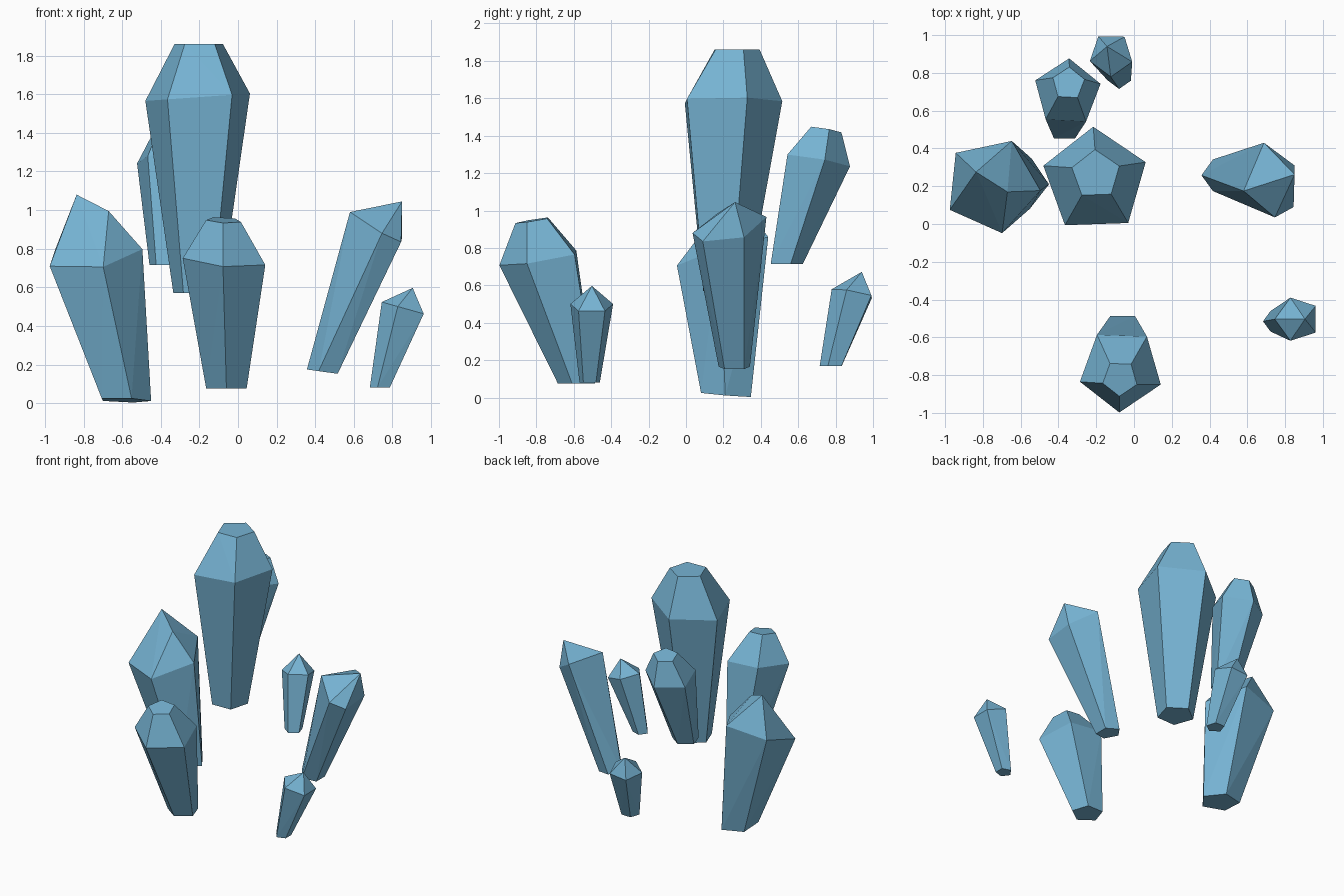
import bpy, bmesh, math

mat = bpy.data.materials.new("crystal_blue")
mat.diffuse_color = (0.18, 0.45, 0.65, 1)


def ring(x, y, z, r, phase, sx=0, sy=0):
    """Five points around a centre, on a plane with slopes sx and sy."""
    pts = []
    for i in range(5):
        a = math.radians(phase + 72 * i)
        dx, dy = r * math.cos(a), r * math.sin(a)
        pts.append((x + dx, y + dy, z + sx * dx + sy * dy))
    return pts


def crystal(name, base, shoulder, tip):
    """Faceted column: base ring, wide shoulder ring, then a tip or small cap."""
    bm = bmesh.new()
    for p in base + shoulder + tip:
        bm.verts.new(p)
    bmesh.ops.convex_hull(bm, input=bm.verts[:])
    bmesh.ops.dissolve_limit(bm, angle_limit=math.radians(2),
                             verts=bm.verts[:], edges=bm.edges[:])
    bmesh.ops.recalc_face_normals(bm, faces=bm.faces[:])
    me = bpy.data.meshes.new(name)
    bm.to_mesh(me)
    bm.free()
    me.materials.append(mat)
    bpy.context.collection.objects.link(bpy.data.objects.new(name, me))


# Blunt crystals with a flat cap
crystal("tall_centre_crystal",
        ring(-0.21, 0.20, 0.57, 0.13, 92),
        ring(-0.206, 0.23, 1.585, 0.285, 92, 0.07),
        ring(-0.202, 0.262, 1.86, 0.132, 92))
crystal("back_crystal",
        ring(-0.368, 0.53, 0.715, 0.095, 90),
        ring(-0.353, 0.695, 1.266, 0.182, 87, 0.08, -0.167),
        ring(-0.347, 0.743, 1.432, 0.088, 87, 0.08, -0.167))
crystal("front_crystal",
        ring(-0.06, -0.575, 0.075, 0.11, -90),
        ring(-0.07, -0.773, 0.745, 0.225, -92, -0.075, 0.17),
        ring(-0.074, -0.817, 0.948, 0.095, -92, -0.05, 0.16))

# Pointed crystals
crystal("small_back_crystal",
        ring(-0.078, 0.78, 0.17, 0.065, -91),
        ring(-0.121, 0.897, 0.557, 0.118, -91, 0.1, -0.19),
        [(-0.143, 0.94, 0.672)])
crystal("small_front_crystal",
        ring(0.74, -0.515, 0.08, 0.057, 180),
        ring(0.865, -0.504, 0.49, 0.12, 180, -0.28),
        [(0.905, -0.503, 0.597)])
crystal("left_crystal",
        ring(-0.59, 0.215, 0.015, 0.14, -2, -0.03, -0.08),
        ring(-0.752, 0.204, 0.775, 0.258, -78, 0.12, 0.3),
        [(-0.836, 0.275, 1.08), (-0.67, 0.17, 0.995)])
crystal("right_crystal",
        ring(0.445, 0.258, 0.162, 0.088, 180, -0.14),
        [(0.58, 0.175, 0.99), (0.688, 0.43, 0.966), (0.85, 0.31, 0.857),
         (0.845, 0.09, 0.835), (0.746, 0.035, 0.88)],
        [(0.85, 0.262, 1.045)])
